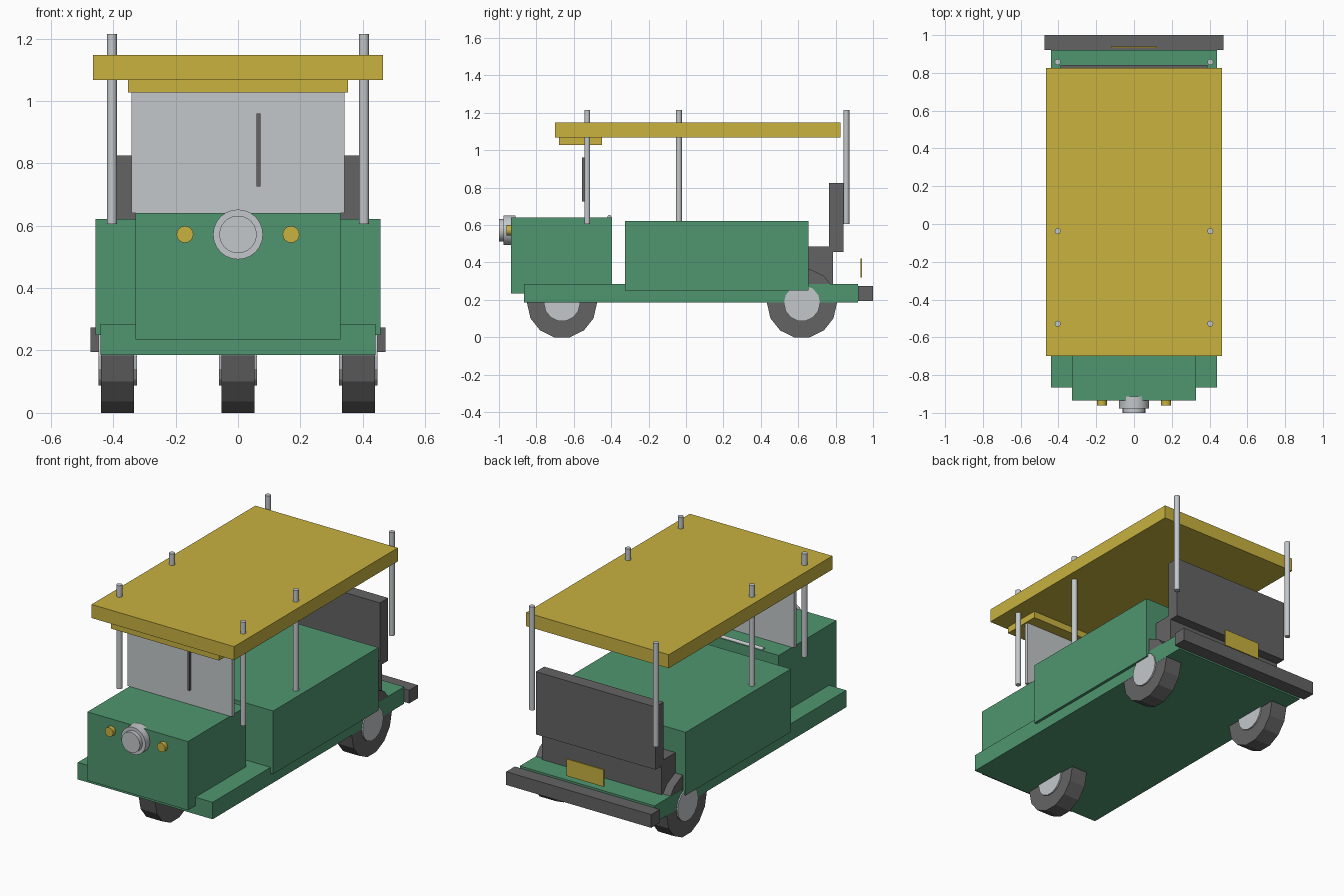
import bpy
import math

cube = bpy.data.objects.get("Cube")
if cube:
    bpy.data.objects.remove(cube, do_unlink=True)


def material(name, rgb):
    m = bpy.data.materials.new(name)
    m.use_nodes = True
    m.diffuse_color = (*rgb, 1)
    m.node_tree.nodes["Principled BSDF"].inputs["Base Color"].default_value = (*rgb, 1)
    return m


GREEN = material("green paint", (0.08, 0.305, 0.162))
YELLOW = material("yellow paint", (0.578, 0.445, 0.051))
DARK = material("dark grey rubber", (0.127, 0.127, 0.131))
LIGHT = material("light grey metal", (0.55, 0.575, 0.59))


def box(name, half_width, y, z, mat, x=0):
    """Box centred on x, spanning the given y and z ranges."""
    bpy.ops.mesh.primitive_cube_add(size=1, location=(x, sum(y) / 2, sum(z) / 2))
    ob = bpy.context.object
    ob.name = name
    ob.scale = (2 * half_width, y[1] - y[0], z[1] - z[0])
    bpy.ops.object.transform_apply(location=False, rotation=False, scale=True)
    ob.data.materials.append(mat)
    return ob


def cylinder(name, axis, centre, radius, length, mat, sides=16, smooth=True):
    """Cylinder lying along the x, y or z axis."""
    turn = {"x": (0, math.pi / 2, 0), "y": (math.pi / 2, 0, 0), "z": (0, 0, 0)}[axis]
    bpy.ops.mesh.primitive_cylinder_add(vertices=sides, radius=radius, depth=length,
                                        location=centre, rotation=turn)
    ob = bpy.context.object
    ob.name = name
    ob.data.materials.append(mat)
    if smooth:
        bpy.ops.object.shade_smooth_by_angle(angle=math.radians(35))
    return ob


def wheel(name, x, y):
    """Faceted tyre standing on a flat side, with a hub through it."""
    radius, sides = 0.187, 14
    z = radius * math.cos(math.pi / sides)
    for part, r, length, mat in (("tyre", radius, 0.106, DARK),
                                 ("hub", 0.097, 0.123, LIGHT)):
        ob = cylinder(f"{name}_{part}", "x", (x, y, z), r, length, mat, sides, False)
        # a vertex starts on the horizontal, so turn until a flat side faces down
        lowest = min(v.co.x for v in ob.data.vertices)
        if sum(v.co.x < lowest + 0.001 for v in ob.data.vertices) == 2:
            ob.rotation_euler = (math.pi / sides, math.pi / 2, 0)


# Body
box("chassis", 0.44, (-0.865, 0.92), (0.185, 0.285), GREEN)
box("front_cab", 0.328, (-0.935, -0.395), (0.235, 0.64), GREEN)
box("passenger_body", 0.457, (-0.325, 0.655), (0.25, 0.622), GREEN)
box("rear_bumper", 0.473, (0.92, 1.0), (0.195, 0.273), DARK)
box("number_plate", 0.121, (0.932, 0.941), (0.32, 0.42), YELLOW)

# Rear seat
box("seat_base", 0.39, (0.6, 0.785), (0.28, 0.485), DARK)
box("seat_back", 0.39, (0.765, 0.842), (0.455, 0.825), DARK)

# Roof, windscreen and wiper
box("roof", 0.465, (-0.7, 0.825), (1.067, 1.147), YELLOW)
box("roof_visor", 0.352, (-0.68, -0.45), (1.027, 1.067), YELLOW)
box("windscreen", 0.342, (-0.543, -0.52), (0.64, 1.03), LIGHT)
box("wiper", 0.006, (-0.555, -0.543), (0.725, 0.96), DARK, x=0.066)

# Roof poles in mirrored pairs
for place, y in (("front", -0.528), ("middle", -0.038), ("rear", 0.857)):
    for side, sign in (("left", 1), ("right", -1)):
        cylinder(f"{place}_{side}_pole", "z", (sign * 0.404, y, 0.91), 0.016, 0.61, LIGHT)

# Handlebar
cylinder("handlebar", "x", (0, -0.41, 0.642), 0.011, 0.44, LIGHT)

# Lamps
cylinder("headlamp_housing", "y", (0, -0.944, 0.572), 0.08, 0.064, LIGHT, 24)
cylinder("headlamp_lens", "y", (0, -0.985, 0.572), 0.06, 0.03, LIGHT, 24)
for side, sign in (("left", 1), ("right", -1)):
    cylinder(f"{side}_indicator", "y", (sign * 0.17, -0.94, 0.572), 0.027, 0.04, YELLOW)

# Wheels
wheel("front_wheel", 0, -0.663)
wheel("rear_left_wheel", 0.386, 0.62)
wheel("rear_right_wheel", -0.386, 0.62)
